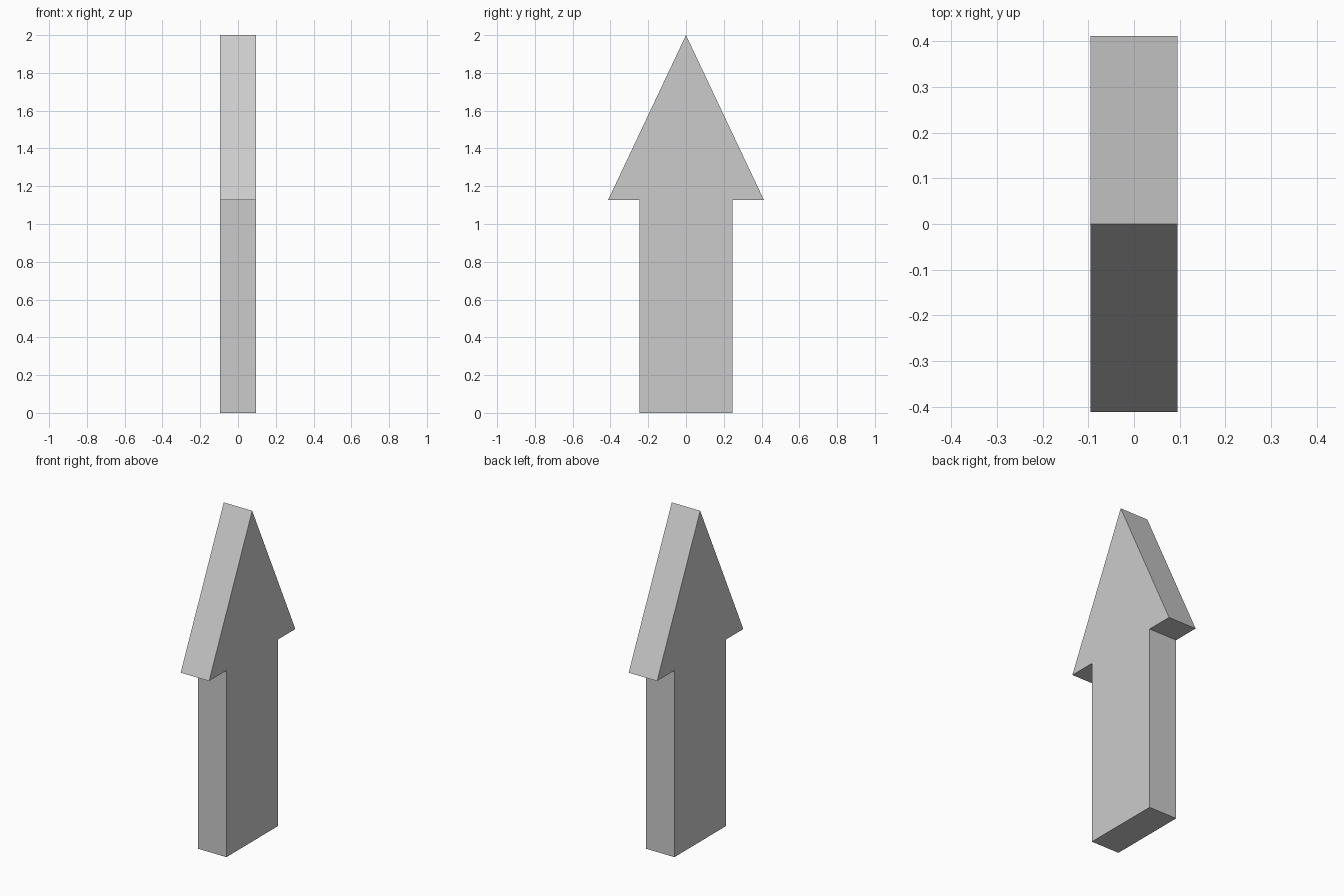
import bpy
import bmesh

if "Cube" in bpy.data.objects:
    bpy.data.objects.remove(bpy.data.objects["Cube"])

HALF_T = 0.095  # half thickness along x

# Half of the arrow outline (y, z), bottom to tip
half = [(0.246, 0.0), (0.246, 1.128), (0.412, 1.128)]
outline = half + [(0.0, 2.0)] + [(-y, z) for y, z in reversed(half)]

# Extrude the outline through the thickness
bm = bmesh.new()
face = bm.faces.new([bm.verts.new((-HALF_T, y, z)) for y, z in outline])
ext = bmesh.ops.extrude_face_region(bm, geom=[face])
verts = [g for g in ext["geom"] if isinstance(g, bmesh.types.BMVert)]
bmesh.ops.translate(bm, verts=verts, vec=(2 * HALF_T, 0, 0))
# Keep a back face if the extrusion removed it
if len(bm.faces) < len(outline) + 2:
    bmesh.ops.holes_fill(bm, edges=bm.edges[:], sides=0)
bmesh.ops.recalc_face_normals(bm, faces=bm.faces[:])

mesh = bpy.data.meshes.new("arrow")
bm.to_mesh(mesh)
bm.free()
arrow = bpy.data.objects.new("arrow", mesh)
bpy.context.collection.objects.link(arrow)
